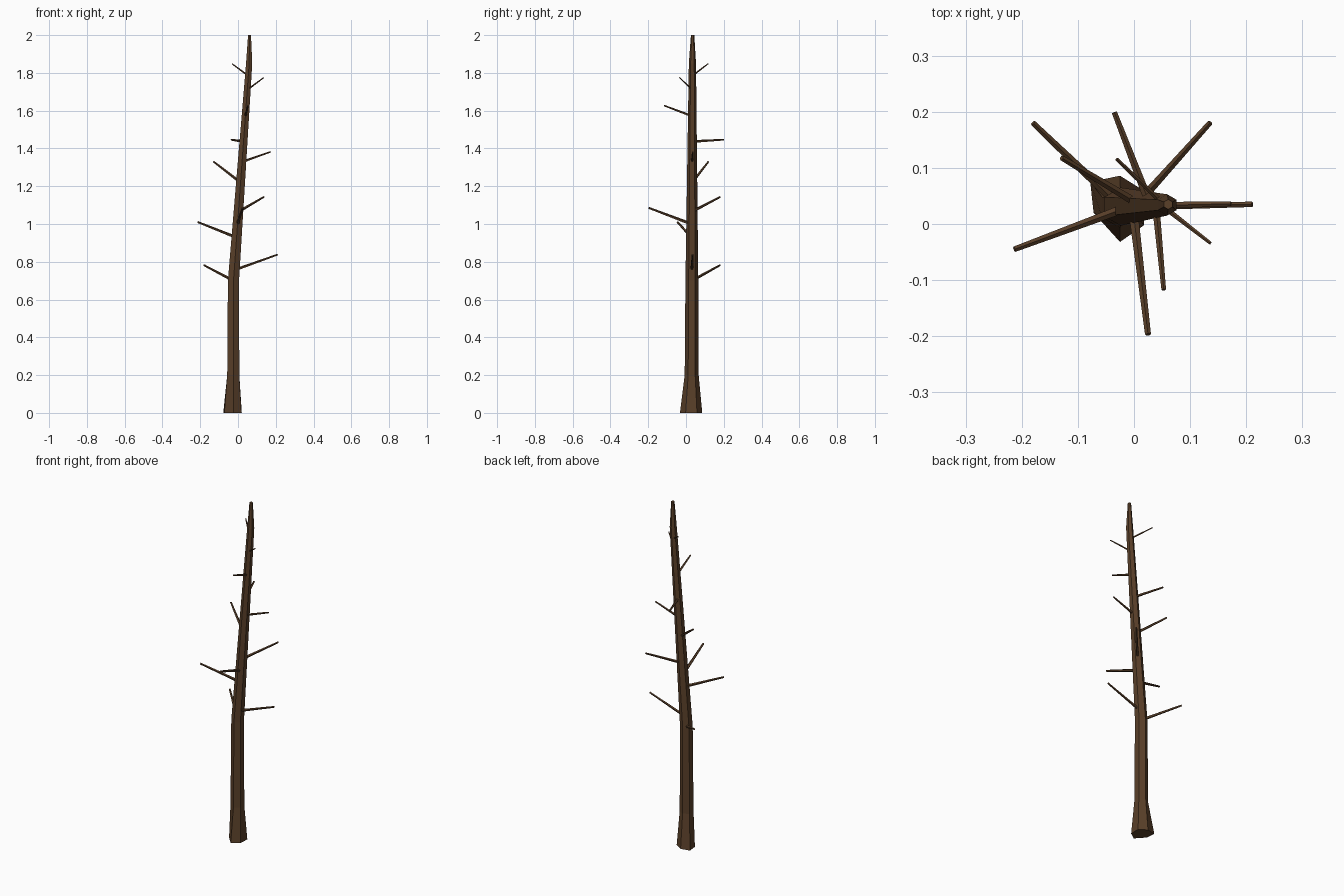
import bpy, bmesh, math
from mathutils import Vector

if "Cube" in bpy.data.objects:
    bpy.data.objects.remove(bpy.data.objects["Cube"])

bark = bpy.data.materials.new("bark")
bark.diffuse_color = (0.10, 0.05, 0.022, 1)
bark.use_nodes = True
bark.node_tree.nodes["Principled BSDF"].inputs["Base Color"].default_value = bark.diffuse_color


def make_object(name, bm):
    bmesh.ops.recalc_face_normals(bm, faces=bm.faces)
    mesh = bpy.data.meshes.new(name)
    bm.to_mesh(mesh)
    bm.free()
    mesh.materials.append(bark)
    obj = bpy.data.objects.new(name, mesh)
    bpy.context.collection.objects.link(obj)
    return obj


def loft(name, rings):
    """Skin a list of equal-length point rings and cap both ends."""
    bm = bmesh.new()
    vs = [[bm.verts.new(p) for p in ring] for ring in rings]
    n = len(vs[0])
    for a, b in zip(vs, vs[1:]):
        for i in range(n):
            j = (i + 1) % n
            bm.faces.new((a[i], a[j], b[j], b[i]))
    bm.faces.new(vs[0][::-1])
    bm.faces.new(vs[-1])
    return make_object(name, bm)


# Trunk: six-sided, leaning, with an uneven flared foot
foot = [(-0.025, -0.032, 0), (0.018, -0.002, 0), (0.02, 0.058, 0),
        (-0.025, 0.086, 0), (-0.078, 0.075, 0), (-0.072, 0.02, 0)]
spine = [(-0.025, 0.030, 0.20, 0.037), (-0.024, 0.031, 0.70, 0.034),
         (0.059, 0.034, 1.85, 0.019), (0.061, 0.035, 2.00, 0.009)]
rings = [foot]
for x, y, z, r in spine:
    rings.append([(x + r * math.cos(math.radians(60 * i - 90)),
                   y + r * math.sin(math.radians(60 * i - 90)), z) for i in range(6)])
loft("trunk", rings)


def axis_point(z):
    """Centre of the trunk at height z."""
    t = (z - 0.70) / 1.15
    return Vector((-0.024 + 0.083 * t, 0.031 + 0.003 * t, z))


# Bare branches: tip position, height on the trunk axis, base radius
branches = [
    ((-0.180, 0.180, 0.782), 0.700, 0.0085),
    ((0.211, 0.035, 0.838), 0.755, 0.0080),
    ((-0.213, -0.045, 1.010), 0.928, 0.0085),
    ((0.025, -0.197, 1.085), 0.998, 0.0090),
    ((0.136, 0.181, 1.143), 1.065, 0.0080),
    ((-0.129, 0.118, 1.330), 1.220, 0.0080),
    ((0.173, 0.036, 1.382), 1.328, 0.0070),
    ((-0.035, 0.199, 1.446), 1.436, 0.0080),
    ((0.053, -0.117, 1.627), 1.570, 0.0070),
    ((0.136, -0.034, 1.775), 1.710, 0.0050),
    ((-0.031, 0.116, 1.848), 1.785, 0.0050),
]
for k, (tip, z, r) in enumerate(branches):
    tip, base = Vector(tip), axis_point(z)
    d = (tip - base).normalized()
    side = d.cross(Vector((0, 0, 1))).normalized()
    up = side.cross(d)
    rings = []
    for centre, rad in ((base, r), (tip, r * 0.62)):
        rings.append([centre + rad * (math.cos(a) * side + math.sin(a) * up)
                      for a in (math.tau * i / 5 + math.pi / 2 for i in range(5))])
    loft(f"branch_{k + 1}", rings)
